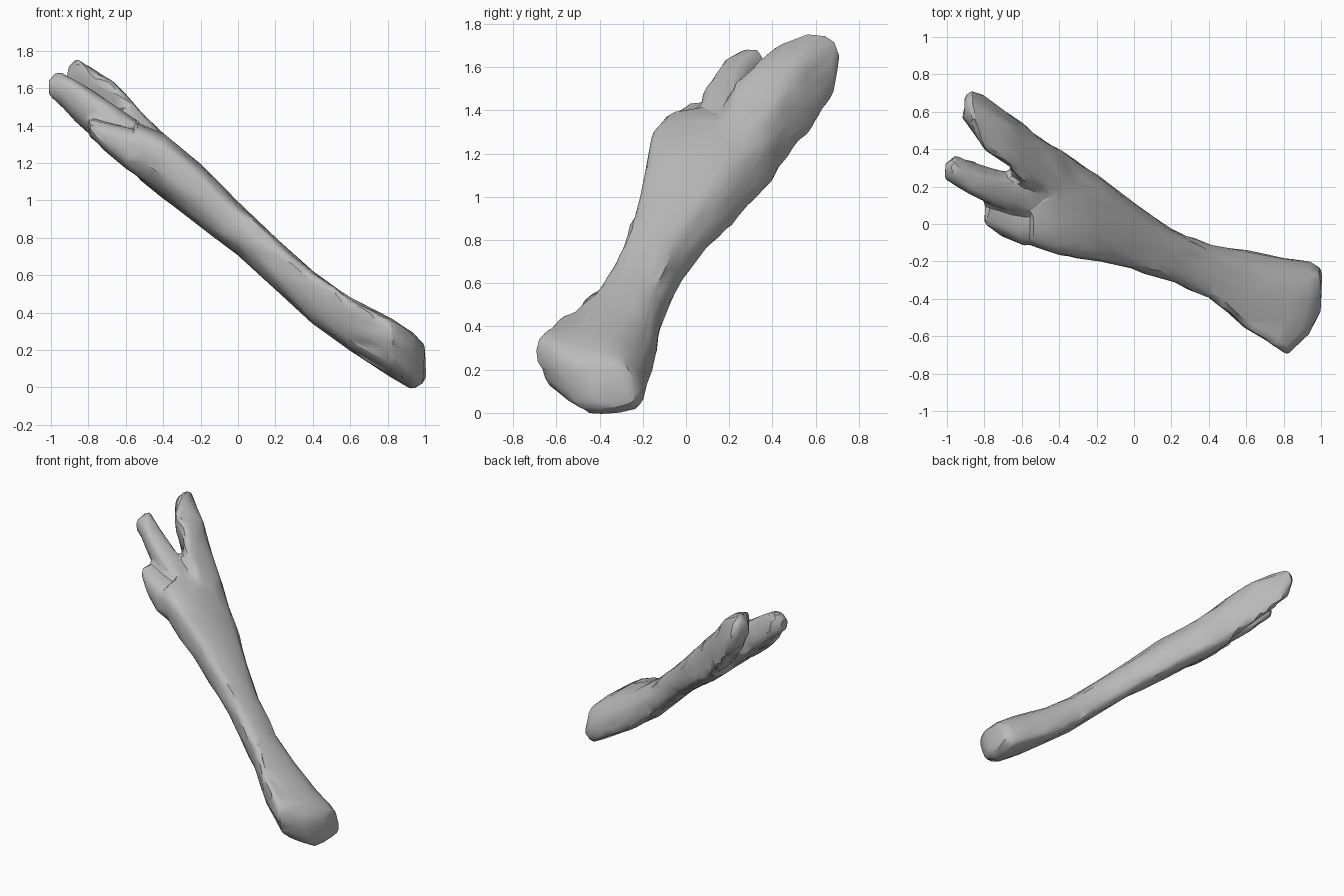
import bpy
import bmesh
import math
from mathutils import noise

cube = bpy.data.objects.get("Cube")
if cube:
    bpy.data.objects.remove(cube, do_unlink=True)

SIDES = 24

grey = bpy.data.materials.new("weathered_grey")
grey.use_nodes = True
colour = (0.5, 0.5, 0.5, 1)
grey.diffuse_color = colour
grey.node_tree.nodes["Principled BSDF"].inputs["Base Color"].default_value = colour


def soft(v, power):
    """Square out a sine or cosine; a lower power gives a boxier oval."""
    return math.copysign(abs(v) ** power, v)


def loft(bm, sections):
    """Skin oval rings given as x, low y, high y, low z, high z, lean of the rims."""
    rings = []
    for x, y0, y1, z0, z1, lean in sections:
        power = 0.85 if abs(x) > 0.7 else 0.68
        ring = []
        for i in range(SIDES):
            a = math.tau * i / SIDES
            c, s = math.cos(a), math.sin(a)
            ring.append(bm.verts.new((
                x,
                (y0 + y1) / 2 + (y1 - y0) / 2 * soft(c, power),
                (z0 + z1) / 2 + (z1 - z0) / 2 * soft(s, power) + lean * c ** 3)))
        rings.append(ring)
    for r, s in zip(rings, rings[1:]):
        for i in range(SIDES):
            j = (i + 1) % SIDES
            bm.faces.new((r[i], r[j], s[j], s[i]))
    bm.faces.new(rings[0][::-1])
    bm.faces.new(rings[-1])


bm = bmesh.new()

# Shaft with its flared lower end
loft(bm, [
    (1.00, -0.46, -0.24, 0.02, 0.23, -0.03),
    (0.94, -0.58, -0.20, -0.01, 0.29, -0.07),
    (0.82, -0.70, -0.18, 0.06, 0.37, -0.08),
    (0.60, -0.56, -0.14, 0.20, 0.48, -0.06),
    (0.40, -0.40, -0.11, 0.35, 0.62, -0.04),
    (0.20, -0.31, -0.03, 0.53, 0.80, -0.02),
    (0.00, -0.24, 0.11, 0.71, 0.99, -0.01),
    (-0.20, -0.20, 0.26, 0.86, 1.19, -0.02),
    (-0.40, -0.17, 0.41, 1.01, 1.36, -0.03),
    (-0.54, -0.12, 0.48, 1.12, 1.41, -0.02)])

# Long prong, crested along its inner rim
loft(bm, [
    (-0.38, 0.10, 0.38, 1.06, 1.34, -0.02),
    (-0.52, 0.18, 0.47, 1.15, 1.48, -0.04),
    (-0.60, 0.22, 0.54, 1.22, 1.57, -0.05),
    (-0.67, 0.31, 0.59, 1.30, 1.64, -0.07),
    (-0.80, 0.40, 0.69, 1.43, 1.72, -0.07),
    (-0.87, 0.51, 0.71, 1.53, 1.76, -0.02),
    (-0.91, 0.56, 0.67, 1.60, 1.72, 0)])

# Middle prong
loft(bm, [
    (-0.42, 0.03, 0.30, 1.06, 1.34, 0),
    (-0.62, 0.06, 0.28, 1.20, 1.48, -0.02),
    (-0.75, 0.10, 0.29, 1.32, 1.57, -0.03),
    (-0.88, 0.16, 0.34, 1.43, 1.65, -0.02),
    (-0.96, 0.21, 0.37, 1.51, 1.69, 0),
    (-1.01, 0.24, 0.33, 1.56, 1.64, 0)])

# Short broken prong
loft(bm, [
    (-0.42, -0.10, 0.12, 1.06, 1.32, 0),
    (-0.60, -0.11, 0.14, 1.17, 1.39, 0),
    (-0.72, -0.06, 0.16, 1.27, 1.42, 0),
    (-0.80, 0.00, 0.16, 1.35, 1.44, 0)])

bmesh.ops.recalc_face_normals(bm, faces=bm.faces)
mesh = bpy.data.meshes.new("forked_branch")
bm.to_mesh(mesh)
bm.free()
branch = bpy.data.objects.new("forked_branch", mesh)
bpy.context.collection.objects.link(branch)
mesh.materials.append(grey)

# Fuse the pieces, then thin them to irregular facets
fuse = branch.modifiers.new("fuse", "REMESH")
fuse.mode = "VOXEL"
fuse.voxel_size = 0.018
fuse.use_smooth_shade = True
relax = branch.modifiers.new("relax", "SMOOTH")
relax.iterations = 3
thin = branch.modifiers.new("thin", "DECIMATE")
thin.ratio = 0.055

# Bake the result and roughen the worn surface
deps = bpy.context.evaluated_depsgraph_get()
final = bpy.data.meshes.new_from_object(branch.evaluated_get(deps))
branch.modifiers.clear()
branch.data = final
if not final.materials:
    final.materials.append(grey)
for v in final.vertices:
    v.co += noise.noise_vector(v.co * 11) * 0.013

# Smooth shading with crisp breaks
bpy.ops.object.select_all(action="DESELECT")
branch.select_set(True)
bpy.context.view_layer.objects.active = branch
bpy.ops.object.shade_smooth_by_angle(angle=math.radians(32))
